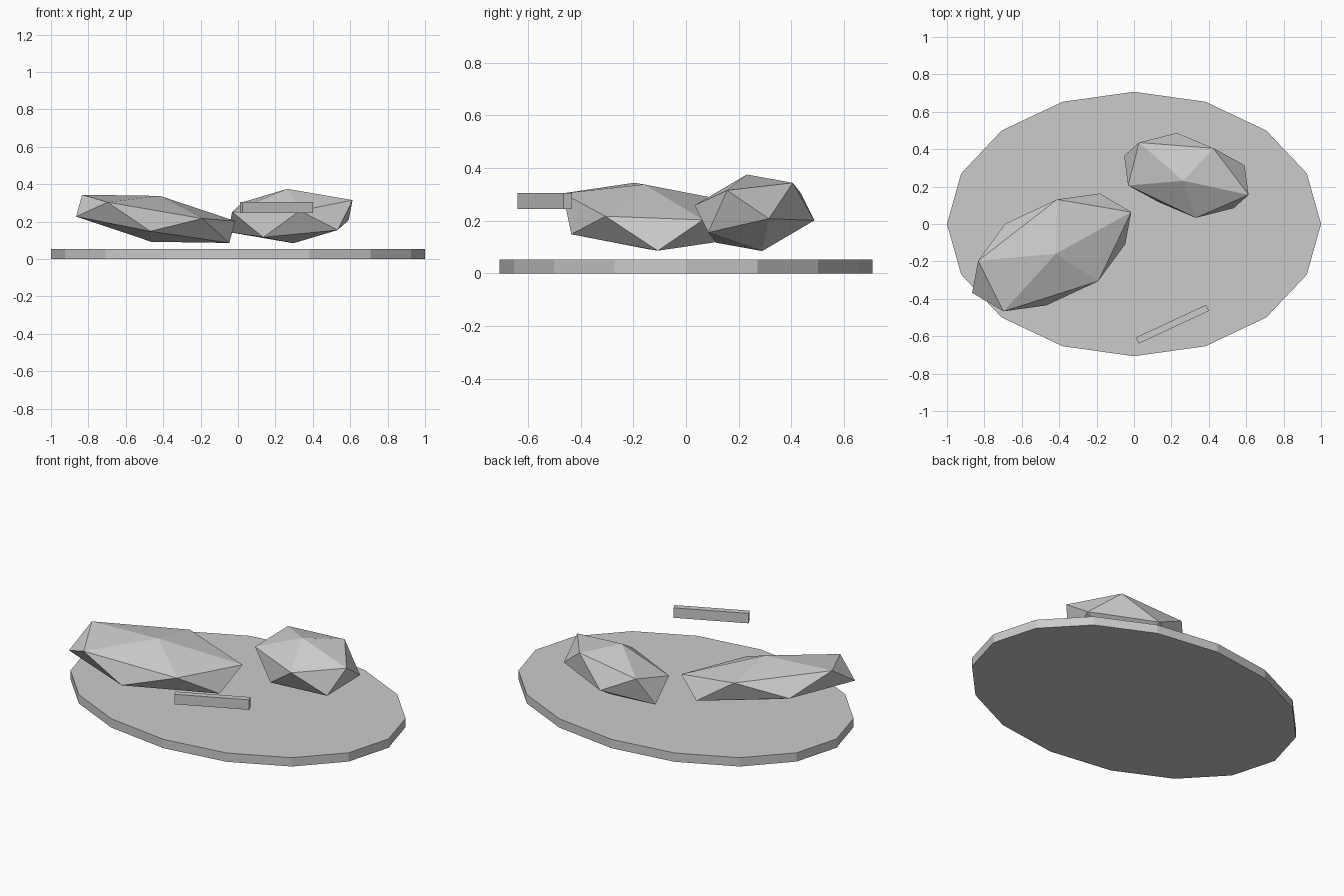
import bpy
from math import radians

if "Cube" in bpy.data.objects:
    bpy.data.objects.remove(bpy.data.objects["Cube"], do_unlink=True)

# Single plain grey
grey = bpy.data.materials.new("light_grey")
grey.use_nodes = True
colour = (0.6, 0.6, 0.6, 1)
grey.diffuse_color = colour
grey.node_tree.nodes["Principled BSDF"].inputs["Base Color"].default_value = colour


def finish(name, location, scale, angles=(0, 0, 0)):
    """Name, place and colour the primitive that was just added."""
    part = bpy.context.object
    part.name = part.data.name = name
    part.location = location
    part.scale = scale
    part.rotation_euler = [radians(angle) for angle in angles]
    part.data.materials.append(grey)
    return part


def add_rock(name, location, scale, angles):
    """A faceted stone: a stretched and tilted twenty-sided ball."""
    bpy.ops.mesh.primitive_ico_sphere_add(subdivisions=1, radius=1)
    return finish(name, location, scale, angles)


# Flat oval base with sixteen sides
bpy.ops.mesh.primitive_cylinder_add(vertices=16, radius=1, depth=1)
finish("oval_base", (0, 0, 0.0265), (1, 0.707, 0.053))

# Two stones hovering over the base
add_rock("large_rock", (-0.44, -0.152, 0.215), (0.53, 0.29, 0.125), (7.6, 8.1, 27.8))
add_rock("small_rock", (0.28, 0.26, 0.23), (0.394, 0.231, 0.149), (12.5, -3.3, -15))

# Thin loose bar near the front edge
bpy.ops.mesh.primitive_cube_add(size=1)
finish("front_bar", (0.205, -0.536, 0.275), (0.414, 0.036, 0.06), (0, 0, 25))
